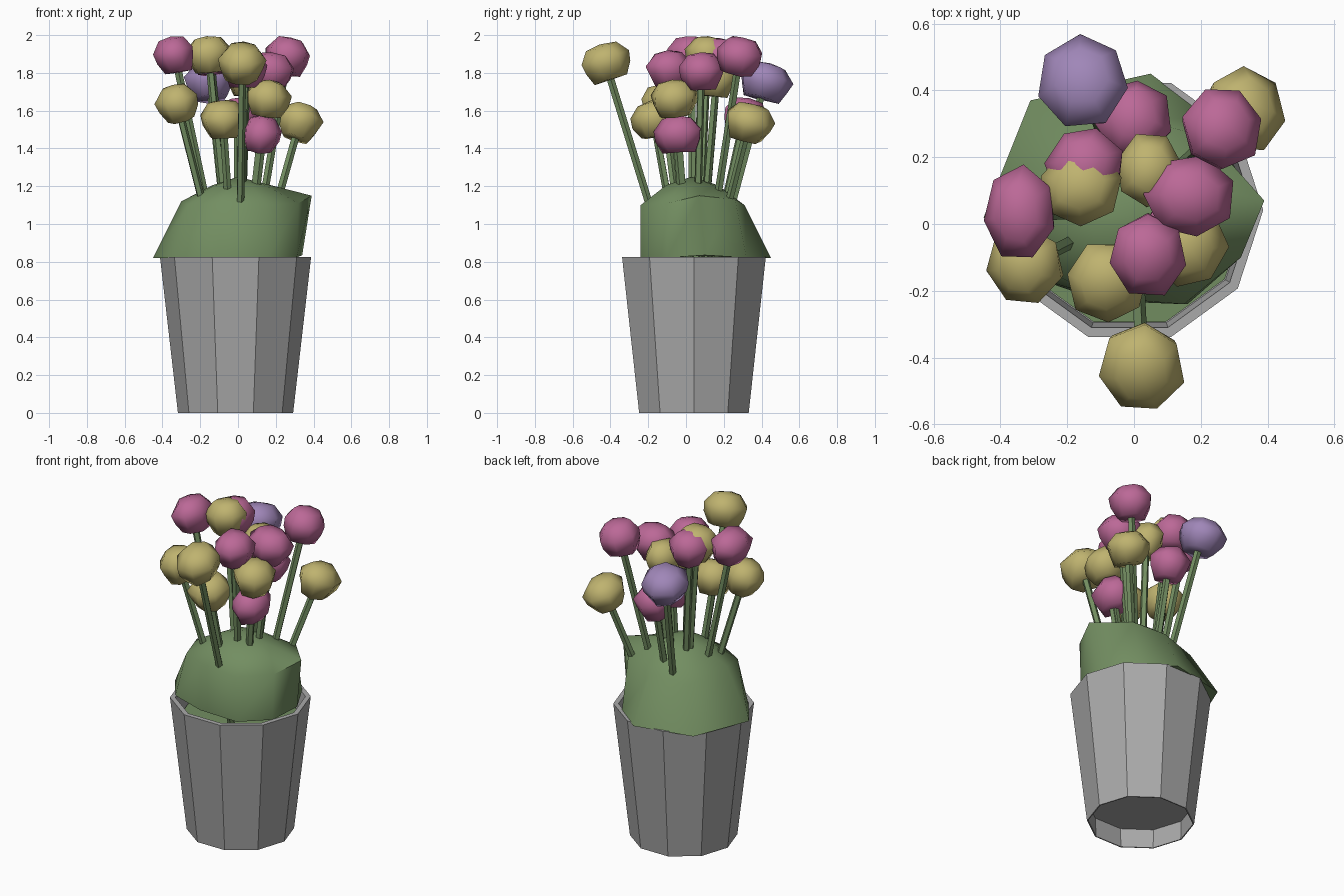
import bpy, bmesh, math, random
from mathutils import Vector, Matrix

if "Cube" in bpy.data.objects:
    bpy.data.objects.remove(bpy.data.objects["Cube"])

random.seed(4)


def material(name, rgb):
    m = bpy.data.materials.new(name)
    m.diffuse_color = (*rgb, 1)
    m.use_nodes = True
    m.node_tree.nodes["Principled BSDF"].inputs["Base Color"].default_value = m.diffuse_color
    return m


GREEN = material("leaf_green", (0.17, 0.27, 0.12))
PINK = material("petal_pink", (0.5, 0.14, 0.31))
YELLOW = material("petal_yellow", (0.52, 0.45, 0.16))
PURPLE = material("petal_purple", (0.35, 0.24, 0.48))
GREY = material("pot_grey", (0.4, 0.4, 0.4))


def ring(n, r, z, phase=0.0):
    return [Vector((r * math.cos(phase + 2 * math.pi * i / n),
                    r * math.sin(phase + 2 * math.pi * i / n), z)) for i in range(n)]


def loft(name, rings, start=None, end=None, mat=None, matrix=None, smooth=None):
    """Skin a list of equal rings; start / end are optional pole points."""
    bm = bmesh.new()
    rows = [[bm.verts.new(p) for p in r] for r in rings]
    n = len(rows[0])
    for a, b in zip(rows, rows[1:]):
        for i in range(n):
            j = (i + 1) % n
            bm.faces.new((a[i], a[j], b[j], b[i]))
    for pole, row in ((start, rows[0]), (end, rows[-1])):
        if pole is not None:
            v = bm.verts.new(pole)
            for i in range(n):
                bm.faces.new((v, row[i], row[(i + 1) % n]))
    bmesh.ops.recalc_face_normals(bm, faces=bm.faces)
    if matrix:
        bm.transform(matrix)
    me = bpy.data.meshes.new(name)
    bm.to_mesh(me)
    bm.free()
    if smooth:
        me.shade_smooth()
        me.set_sharp_from_angle(angle=math.radians(smooth))
    if mat:
        me.materials.append(mat)
    ob = bpy.data.objects.new(name, me)
    bpy.context.collection.objects.link(ob)
    return ob


# Ten-sided pot with thin rim, inner wall and recessed underside
CENTRE = Matrix.Translation((-0.013, 0.042, 0))
profile = [(0.302, 0.12), (0.298, 0.0), (0.305, 0.0), (0.4, 0.825), (0.37, 0.825), (0.355, 0.66)]
loft("pot", [ring(10, r, z) for r, z in profile],
     start=(0, 0, 0.12), end=(0, 0, 0.66), mat=GREY, matrix=CENTRE)

# Green filling inside the pot
loft("pot_filling", [ring(10, 0.35, 0.67), ring(10, 0.352, 0.7)], start=(0, 0, 0.67),
     end=(0, 0, 0.71), mat=GREEN, matrix=CENTRE)

# Lopsided leafy mound above the rim
lower = [(-.45, .02, .82), (-.33, -.15, .822), (-.1, -.23, .822), (.16, -.24, .822),
         (.31, -.1, .822), (.34, .1, .835), (.22, .32, .822), (.05, .45, .82), (-.31, .37, .82)]
upper = [(-.30, .02, 1.12), (-.26, -.14, 1.1), (-.1, -.22, 1.11), (.15, -.24, 1.1), (.32, -.1, 1.11),
         (.39, .07, 1.15), (.22, .26, 1.13), (.03, .31, 1.1), (-.2, .26, 1.07)]
crown = [(x * 0.45, 0.03 + (y - 0.03) * 0.5, 1.205) for x, y, z in upper]
loft("leaf_mound", [lower, upper, crown], start=(0, 0.05, 0.83), end=(0, 0.03, 1.25),
     mat=GREEN, smooth=65)

# Flowers: head position, width, depth and petal colour
flowers = [
    (-.335, .03, 1.895, .215, .28, PINK), (.262, .285, 1.89, .24, .255, PINK),
    (.165, .08, 1.81, .265, .245, PINK), (.04, -.09, 1.82, .235, .25, PINK),
    (-.145, .17, 1.885, .23, .245, PINK), (0, .31, 1.57, .22, .24, PINK),
    (.122, -.04, 1.475, .21, .26, PINK), (-.322, -.12, 1.64, .225, .24, YELLOW),
    (-.155, .113, 1.895, .24, .235, YELLOW), (-.08, -.17, 1.555, .24, .25, YELLOW),
    (.023, -.427, 1.855, .25, .27, YELLOW), (.155, -.065, 1.665, .24, .25, YELLOW),
    (.327, .335, 1.54, .235, .26, YELLOW), (.045, .16, 1.77, .2, .22, YELLOW),
    (-.15, .42, 1.755, .265, .28, PURPLE),
]
HEAD = [(0.34, -0.093), (0.47, -0.03), (0.51, 0.025), (0.31, 0.085)]

for k, (x, y, z, w, d, petal) in enumerate(flowers, 1):
    head = Vector((x, y, z))
    base = Vector((0.12 * x, 0.042 + 0.12 * (y - 0.042), 0.52))
    axis = head - base
    turn = axis.to_track_quat('Z', 'Y').to_matrix().to_4x4()
    # Thin straight stem
    loft(f"stem_{k}", [ring(5, 0.021, 0), ring(5, 0.021, axis.length - 0.05)],
         start=(0, 0, 0), end=(0, 0, axis.length - 0.05), mat=GREEN,
         matrix=Matrix.Translation(base) @ turn)
    # Faceted rounded bloom, tilted along its stem
    tilt = Vector((0, 0, 1)).rotation_difference(axis).to_matrix().to_4x4()
    spin = random.uniform(0, 6.28)
    rings = [[p * random.uniform(0.95, 1.05) for p in ring(7, r, h, spin)] for r, h in HEAD]
    loft(f"bloom_{k}", rings, start=(0, 0, -0.096), end=(0, 0, 0.1), mat=petal,
         matrix=Matrix.Translation(head) @ tilt @ Matrix.Diagonal((w, d, 1, 1)), smooth=75)
